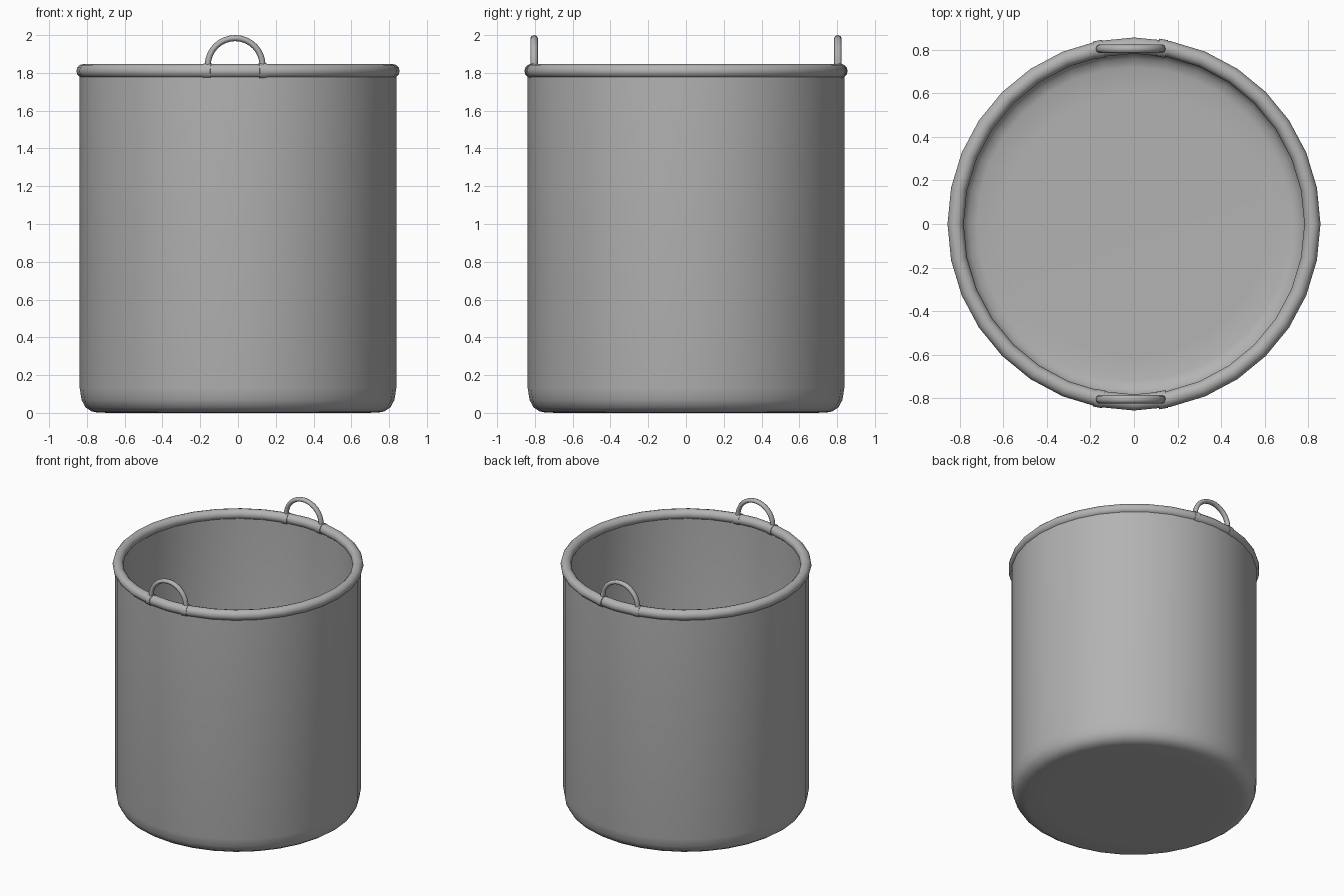
import bpy, bmesh, math

if "Cube" in bpy.data.objects:
    bpy.data.objects.remove(bpy.data.objects["Cube"])

SEGMENTS = 32
RIM_R, RIM_TUBE, RIM_Z = 0.819, 0.037, 1.81
HANDLE_X, HANDLE_R = -0.015, 0.145

# Dark grey metal shared by every part
metal = bpy.data.materials.new("grey_metal")
metal.diffuse_color = (0.45, 0.45, 0.45, 1)
metal.use_nodes = True
metal.node_tree.nodes["Principled BSDF"].inputs["Base Color"].default_value = metal.diffuse_color


def smooth(obj, angle=40):
    bpy.ops.object.select_all(action='DESELECT')
    obj.select_set(True)
    bpy.context.view_layer.objects.active = obj
    bpy.ops.object.shade_smooth_by_angle(angle=math.radians(angle))


def lathe(name, profile):
    """Revolve a list of (radius, z) points about the z axis."""
    bm = bmesh.new()
    verts = [bm.verts.new((r, 0, z)) for r, z in profile]
    edges = [bm.edges.new(pair) for pair in zip(verts, verts[1:])]
    bmesh.ops.spin(bm, geom=verts + edges, cent=(0, 0, 0), axis=(0, 0, 1),
                   angle=2 * math.pi, steps=SEGMENTS, use_duplicate=False)
    bmesh.ops.remove_doubles(bm, verts=bm.verts, dist=0.0005)
    bmesh.ops.recalc_face_normals(bm, faces=bm.faces)
    mesh = bpy.data.meshes.new(name)
    bm.to_mesh(mesh)
    bm.free()
    obj = bpy.data.objects.new(name, mesh)
    bpy.context.collection.objects.link(obj)
    obj.data.materials.append(metal)
    smooth(obj)
    return obj


# Pot body: rounded base, straight wall, open top with inner wall
lathe("pot_body", [
    (0, 0), (0.6, 0), (0.74, 0.001), (0.775, 0.008), (0.808, 0.03),
    (0.828, 0.068), (0.838, 0.13), (0.838, 1.815), (0.795, 1.815),
    (0.795, 0.13), (0.785, 0.085), (0.76, 0.055), (0.72, 0.042),
    (0.6, 0.04), (0, 0.04)])

# Rolled rim
bpy.ops.mesh.primitive_torus_add(
    major_segments=SEGMENTS, minor_segments=12, major_radius=RIM_R,
    minor_radius=RIM_TUBE, location=(0, 0, RIM_Z))
rim = bpy.context.object
rim.name = "rolled_rim"
rim.data.materials.append(metal)
smooth(rim, 60)


def handle(side, label):
    # Upright arched handle
    curve = bpy.data.curves.new(label + "_handle", 'CURVE')
    curve.dimensions = '3D'
    curve.bevel_depth = 0.016
    curve.bevel_resolution = 2
    curve.use_fill_caps = True
    curve.materials.append(metal)
    points = [(-HANDLE_R, 0, -0.03)]
    points += [(-HANDLE_R * math.cos(a), 0, HANDLE_R * math.sin(a))
               for a in (math.pi * i / 16 for i in range(17))]
    points.append((HANDLE_R, 0, -0.03))
    spline = curve.splines.new('POLY')
    spline.points.add(len(points) - 1)
    for p, co in zip(spline.points, points):
        p.co = (*co, 1)
    spline.use_smooth = True
    arch = bpy.data.objects.new(label + "_handle", curve)
    arch.location = (HANDLE_X, side * 0.804, 1.839)
    arch.scale = (1, 1.2, 1)
    bpy.context.collection.objects.link(arch)

    # Collars wrapping the rim at each handle foot
    for sx, end in ((-1, "left"), (1, "right")):
        x = HANDLE_X + sx * HANDLE_R
        y = side * (math.sqrt(RIM_R ** 2 - x ** 2) - 0.002)
        bpy.ops.mesh.primitive_cylinder_add(
            vertices=16, radius=0.041, depth=0.042, location=(x, y, RIM_Z),
            rotation=(0, math.pi / 2, math.atan2(y, x) + math.pi / 2))
        collar = bpy.context.object
        collar.name = f"{label}_{end}_collar"
        collar.data.materials.append(metal)
        smooth(collar)


handle(-1, "front")
handle(1, "back")
